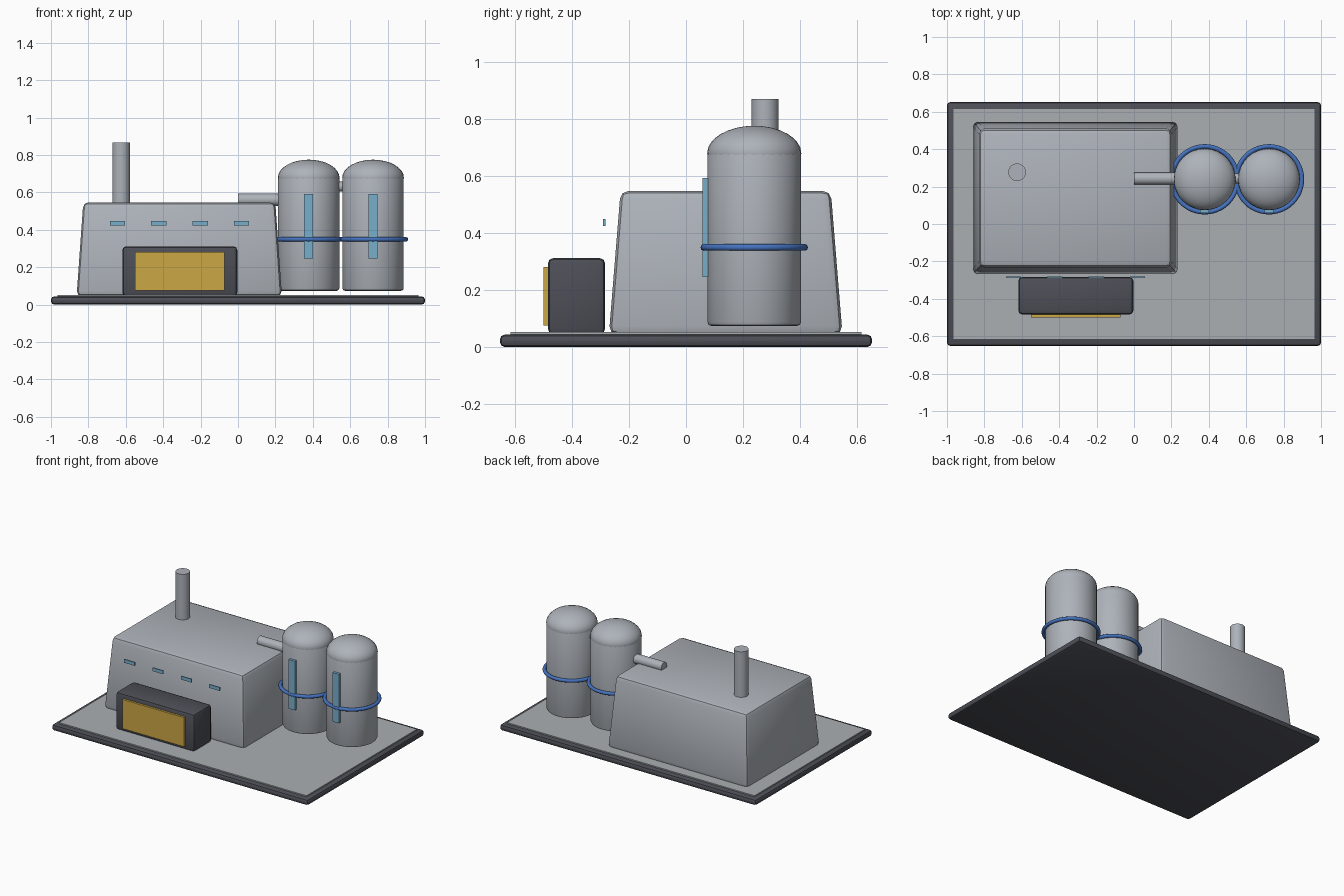
import bpy, bmesh, math
from mathutils import Matrix, Vector

if "Cube" in bpy.data.objects:
    bpy.data.objects.remove(bpy.data.objects["Cube"])


def mat(name, r, g, b):
    m = bpy.data.materials.new(name)
    m.diffuse_color = (r, g, b, 1)
    m.use_nodes = True
    m.node_tree.nodes["Principled BSDF"].inputs["Base Color"].default_value = m.diffuse_color
    return m


DARK = mat("dark_grey", 0.075, 0.078, 0.095)
SLAB = mat("concrete_grey", 0.40, 0.43, 0.45)
METAL = mat("metal_grey", 0.42, 0.45, 0.49)
YELLOW = mat("door_yellow", 0.60, 0.39, 0.06)
GLASS = mat("light_blue", 0.19, 0.43, 0.60)
BLUE = mat("ring_blue", 0.06, 0.17, 0.52)


def finish(bm, name, material, bevel=0, segs=2, min_angle=0.6):
    if bevel:
        edges = [e for e in bm.edges if e.calc_face_angle(0) > min_angle]
        bmesh.ops.bevel(bm, geom=edges, offset=bevel, segments=segs,
                        profile=0.5, affect='EDGES')
    bmesh.ops.recalc_face_normals(bm, faces=bm.faces)
    me = bpy.data.meshes.new(name)
    bm.to_mesh(me)
    bm.free()
    me.materials.append(material)
    ob = bpy.data.objects.new(name, me)
    bpy.context.collection.objects.link(ob)
    bpy.ops.object.select_all(action='DESELECT')
    ob.select_set(True)
    bpy.context.view_layer.objects.active = ob
    bpy.ops.object.shade_smooth_by_angle(angle=math.radians(35))
    return ob


def box(name, x, y, z, material, bevel=0, segs=2, taper=(1, 1)):
    """Box from (min, max) ranges; taper scales the top face."""
    bm = bmesh.new()
    bmesh.ops.create_cube(bm, size=1)
    for v in bm.verts:
        tx, ty = taper if v.co.z > 0 else (1, 1)
        v.co = Vector(((x[0] + x[1]) / 2 + v.co.x * tx * (x[1] - x[0]),
                       (y[0] + y[1]) / 2 + v.co.y * ty * (y[1] - y[0]),
                       (z[0] + z[1]) / 2 + v.co.z * (z[1] - z[0])))
    return finish(bm, name, material, bevel, segs)


def cylinder(name, centre, r, length, material, axis='Z', bevel=0, sides=32):
    bm = bmesh.new()
    m = Matrix.Translation(centre)
    if axis == 'X':
        m = m @ Matrix.Rotation(math.pi / 2, 4, 'Y')
    bmesh.ops.create_cone(bm, cap_ends=True, segments=sides, radius1=r,
                          radius2=r, depth=length, matrix=m)
    return finish(bm, name, material, bevel)


# base plate and concrete pad
box("base_plate", (-1, 1), (-0.652, 0.652), (0, 0.044), DARK, 0.018)
box("yard_pad", (-0.965, 0.965), (-0.615, 0.615), (0.03, 0.052), SLAB)

# main hall with tapered walls
box("main_hall", (-0.863, 0.235), (-0.27, 0.548), (0.045, 0.547), METAL,
    0.028, 2, (0.935, 0.90))

# entrance annex and yellow door
box("entrance_annex", (-0.618, -0.004), (-0.484, -0.283), (0.045, 0.312), DARK, 0.02)
box("loading_door", (-0.552, -0.072), (-0.499, -0.48), (0.075, 0.281), YELLOW)

# row of small windows
for i in range(4):
    cx = -0.644 + i * 0.221
    box(f"window_{i + 1}", (cx - 0.041, cx + 0.041), (-0.290, -0.282),
        (0.424, 0.448), GLASS)

# chimney
cylinder("chimney", (-0.625, 0.277, 0.685), 0.047, 0.366, METAL)

# two storage tanks with domes, rings and gauges
for i, cx in enumerate((0.378, 0.722)):
    n = i + 1
    cylinder(f"tank_{n}", (cx, 0.239, 0.382), 0.164, 0.616, METAL, 'Z', 0.014, 48)

    bm = bmesh.new()
    bmesh.ops.create_uvsphere(
        bm, u_segments=32, v_segments=16, radius=1,
        matrix=Matrix.Translation((cx, 0.239, 0.678))
        @ Matrix.Diagonal((0.165, 0.165, 0.097, 1)))
    finish(bm, f"tank_dome_{n}", METAL)

    bpy.ops.mesh.primitive_torus_add(
        location=(cx, 0.239, 0.349), major_radius=0.176, minor_radius=0.012,
        major_segments=48, minor_segments=10)
    ring = bpy.context.object
    ring.name = f"tank_ring_{n}"
    ring.data.materials.append(BLUE)
    bpy.ops.object.shade_smooth()

    box(f"tank_gauge_{n}", (cx - 0.024, cx + 0.024), (0.058, 0.08),
        (0.246, 0.592), GLASS)

# connecting pipes
cylinder("hall_pipe", (0.15, 0.243, 0.56), 0.033, 0.30, METAL, 'X', 0, 24)
cylinder("tank_link_pipe", (0.55, 0.243, 0.631), 0.026, 0.16, METAL, 'X', 0, 24)
